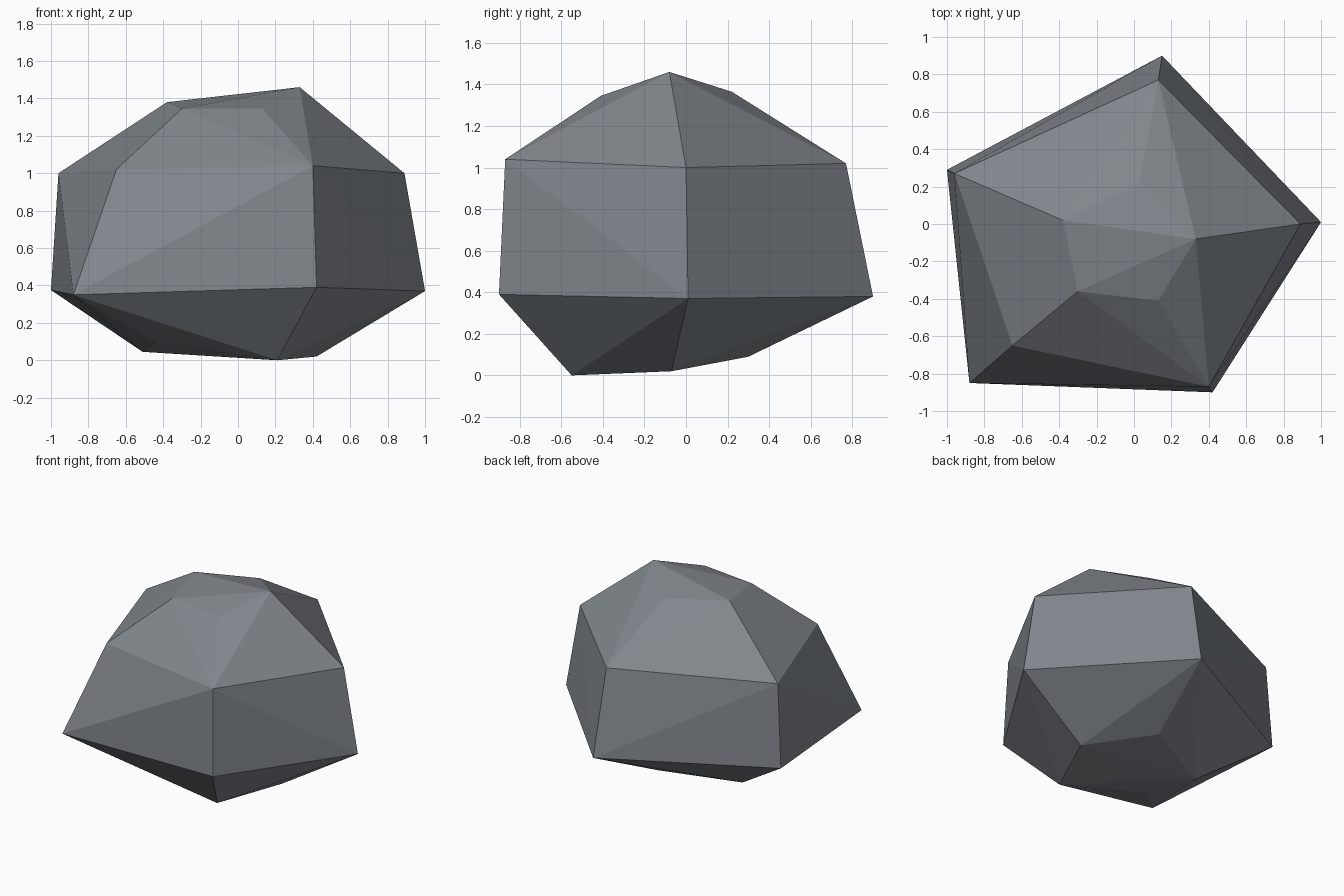
import bpy, bmesh

# Four irregular five-sided rings, listed from the ground up
RINGS = [
    [(-0.43, -0.38, 0.09), (0.21, -0.55, 0.0), (0.42, -0.07, 0.02),
     (0.03, 0.30, 0.09), (-0.51, 0.05, 0.045)],          # underside
    [(-0.88, -0.85, 0.35), (0.42, -0.90, 0.39), (1.0, 0.01, 0.37),
     (0.15, 0.90, 0.38), (-1.0, 0.29, 0.375)],           # widest belt
    [(-0.65, -0.65, 1.02), (0.40, -0.87, 1.04), (0.89, 0.0, 1.0),
     (0.13, 0.77, 1.02), (-0.96, 0.27, 1.0)],            # shoulder
    [(-0.30, -0.36, 1.345), (0.13, -0.41, 1.345), (0.33, -0.08, 1.46),
     (0.03, 0.22, 1.365), (-0.38, 0.02, 1.38)],          # crown
]

# Faceted boulder wrapped around the rings
bm = bmesh.new()
for ring in RINGS:
    for co in ring:
        bm.verts.new(co)
bmesh.ops.convex_hull(bm, input=bm.verts[:])
bmesh.ops.recalc_face_normals(bm, faces=bm.faces[:])
mesh = bpy.data.meshes.new("boulder")
bm.to_mesh(mesh)
bm.free()

# Single blue-grey stone colour, flat faces
stone = bpy.data.materials.new("blue_grey_stone")
stone.diffuse_color = (0.22, 0.24, 0.265, 1)
mesh.materials.append(stone)
boulder = bpy.data.objects.new("boulder", mesh)
bpy.context.collection.objects.link(boulder)
